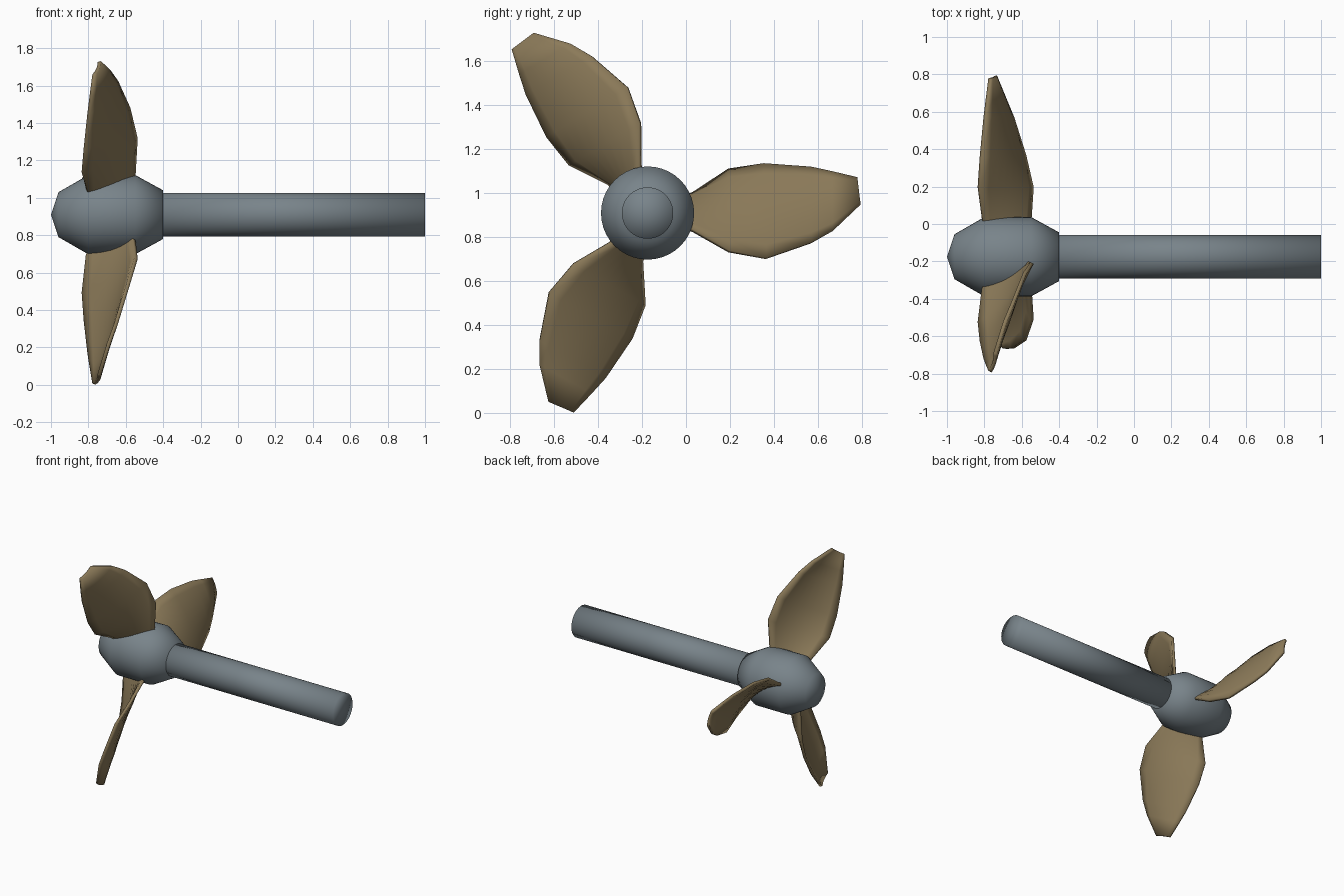
import bpy, bmesh, math
from mathutils import Vector

cube = bpy.data.objects.get("Cube")
if cube:
    bpy.data.objects.remove(cube, do_unlink=True)

AXIS_Y, AXIS_Z = -0.175, 0.91


def material(name, color):
    m = bpy.data.materials.new(name)
    m.use_nodes = True
    m.diffuse_color = color
    bsdf = m.node_tree.nodes["Principled BSDF"]
    bsdf.inputs["Base Color"].default_value = color
    bsdf.inputs["Roughness"].default_value = 0.6
    return m


steel = material("steel grey", (0.19, 0.23, 0.255, 1))
bronze = material("dull bronze", (0.26, 0.195, 0.1, 1))


def finish(name, bm, mat):
    bmesh.ops.recalc_face_normals(bm, faces=bm.faces)
    for face in bm.faces:
        face.smooth = True
    mesh = bpy.data.meshes.new(name)
    bm.to_mesh(mesh)
    bm.free()
    mesh.materials.append(mat)
    ob = bpy.data.objects.new(name, mesh)
    bpy.context.collection.objects.link(ob)
    ob.location = (0, AXIS_Y, AXIS_Z)
    return ob


def lathe(name, profile, mat, steps=40):
    """Spin (x, radius) points about the x axis."""
    bm = bmesh.new()
    verts = [bm.verts.new((x, 0, r)) for x, r in profile]
    edges = [bm.edges.new(pair) for pair in zip(verts, verts[1:])]
    bmesh.ops.spin(bm, geom=verts + edges, axis=(1, 0, 0), cent=(0, 0, 0),
                   angle=math.tau, steps=steps)
    bmesh.ops.remove_doubles(bm, verts=bm.verts, dist=0.0005)
    return finish(name, bm, mat)


# Hub and shaft
lathe("hub", [(-1, 0), (-0.96, 0.12), (-0.8, 0.212), (-0.55, 0.212),
              (-0.4, 0.13), (-0.4, 0)], steel)
lathe("shaft", [(-0.45, 0), (-0.45, 0.117), (1, 0.117), (1, 0)], steel)

# Blade edges as (x, radial distance, sideways offset)
leading = [(-0.78, 0.1, 0.06), (-0.81, 0.205, 0.085), (-0.83, 0.37, 0.195),
           (-0.818, 0.53, 0.22), (-0.797, 0.745, 0.205), (-0.785, 0.84, 0.185),
           (-0.77, 0.955, 0.158)]
trailing = [(-0.57, 0.1, -0.05), (-0.555, 0.205, -0.08), (-0.545, 0.37, -0.175),
            (-0.585, 0.54, -0.207), (-0.65, 0.745, -0.137), (-0.69, 0.84, -0.083),
            (-0.742, 0.967, 0.038)]
COLS = 8
CAMBER = 0.07   # bulge of the section as a share of its chord


def section(a, b):
    """Arched points from the leading edge to the trailing edge."""
    a, b = Vector(a), Vector(b)
    bulge = (b - a).cross(Vector((0, 1, 0)))
    if bulge.x < 0:
        bulge.negate()
    bulge = bulge.normalized() * (b - a).length * CAMBER
    for k in range(COLS + 1):
        f = k / COLS
        yield a.lerp(b, f) + bulge * 4 * f * (1 - f)


for i in range(3):
    bm = bmesh.new()
    rows = [[bm.verts.new(p) for p in section(a, b)] for a, b in zip(leading, trailing)]
    for r0, r1 in zip(rows, rows[1:]):
        for k in range(COLS):
            bm.faces.new((r0[k], r0[k + 1], r1[k + 1], r1[k]))
    blade = finish(f"blade_{i + 1}", bm, bronze)
    blade.rotation_euler.x = i * math.tau / 3
    thick = blade.modifiers.new("thickness", 'SOLIDIFY')
    thick.thickness = 0.02
    thick.offset = 0
